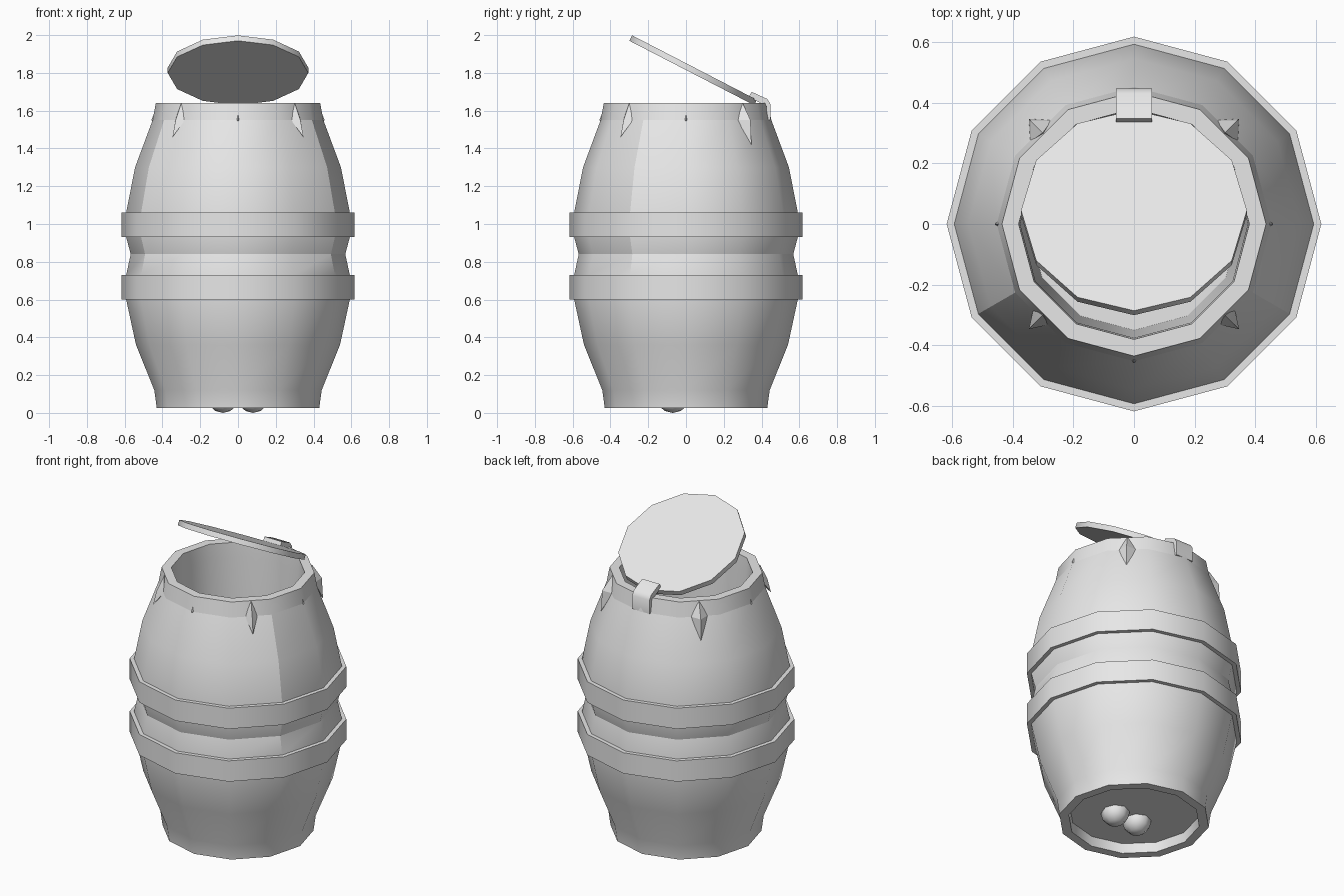
import bpy, bmesh, math
from mathutils import Matrix

if "Cube" in bpy.data.objects:
    bpy.data.objects.remove(bpy.data.objects["Cube"])

SIDES = 12
grey = bpy.data.materials.new("light_grey")
grey.diffuse_color = (0.8, 0.8, 0.8, 1)
grey.use_nodes = True
grey.node_tree.nodes["Principled BSDF"].inputs["Base Color"].default_value = grey.diffuse_color


def finish(name, bm, angle=40):
    bmesh.ops.recalc_face_normals(bm, faces=bm.faces)
    me = bpy.data.meshes.new(name)
    bm.to_mesh(me)
    bm.free()
    me.materials.append(grey)
    ob = bpy.data.objects.new(name, me)
    bpy.context.collection.objects.link(ob)
    bpy.ops.object.select_all(action='DESELECT')
    ob.select_set(True)
    bpy.context.view_layer.objects.active = ob
    bpy.ops.object.shade_smooth_by_angle(angle=math.radians(angle))
    return ob


def lathe(name, profile, closed=False, angle=40):
    """Spin (radius, z) points into a 12-sided shell; open ends are capped."""
    bm = bmesh.new()
    rings = [[bm.verts.new((r * math.cos(2 * math.pi * i / SIDES),
                            r * math.sin(2 * math.pi * i / SIDES), z))
              for i in range(SIDES)] for r, z in profile]
    pairs = list(zip(rings, rings[1:]))
    if closed:
        pairs.append((rings[-1], rings[0]))
    else:
        bm.faces.new(rings[0])
        bm.faces.new(rings[-1])
    for a, b in pairs:
        for i in range(SIDES):
            j = (i + 1) % SIDES
            bm.faces.new((a[i], a[j], b[j], b[i]))
    return finish(name, bm, angle)


# Barrel: recessed underside, bulging wall with waist groove, rim, hollow inside
barrel = lathe("barrel", [
    (0.37, 0.085), (0.375, 0.025), (0.43, 0.025), (0.443, 0.12), (0.54, 0.36),
    (0.592, 0.60), (0.592, 0.73), (0.568, 0.84), (0.592, 0.93), (0.592, 1.06),
    (0.545, 1.30), (0.452, 1.55), (0.435, 1.64), (0.38, 1.64), (0.375, 1.55),
    (0.37, 1.1), (0.35, 0.14)])

# Creases: edge of the front panel, rim band and waist groove
for e in barrel.data.edges:
    a, b = (barrel.data.vertices[i].co for i in e.vertices)
    level = abs(a.z - b.z) < 1e-4
    outer = min(a.xy.length, b.xy.length) > 0.44
    seam = all(abs(v.y + v.xy.length / 2) < 1e-3 for v in (a, b))
    if outer and ((level and (abs(a.z - 1.55) < .01 or abs(a.z - 0.84) < .01))
                  or (not level and seam and min(a.z, b.z) > 0.7)):
        e.use_edge_sharp = True

# Hoops
for label, z in (("lower", 0.60), ("upper", 0.93)):
    lathe(label + "_hoop", [(0.58, z), (0.617, z), (0.617, z + 0.13),
                            (0.58, z + 0.13)], closed=True)

# Tilted lid
lid = lathe("lid", [(0.372, -0.032), (0.372, 0)])
lid.matrix_world = (Matrix.Translation((0, 0.045, 1.828))
                    @ Matrix.Rotation(math.radians(-27.3), 4, 'X'))

# Bent hinge strap
strap = [(0.332, 1.672), (0.347, 1.70), (0.43, 1.662), (0.447, 1.635),
         (0.447, 1.55), (0.425, 1.55), (0.425, 1.625)]
bm = bmesh.new()
left, right = ([bm.verts.new((x, y, z)) for y, z in strap] for x in (-0.06, 0.06))
bm.faces.new(left)
bm.faces.new(right)
for i in range(len(strap)):
    j = (i + 1) % len(strap)
    bm.faces.new((left[i], left[j], right[j], right[i]))
finish("hinge", bm, 70)


# Pointed studs under the rim: (outward, sideways, height)
def stud(name, angle, peak, side, top, bottom):
    bm = bmesh.new()
    tip = bm.verts.new((peak, 0, 1.55))
    back = bm.verts.new((0.40, 0, 1.55))
    loop = [bm.verts.new(p) for p in
            (top, (0.433, side, 1.55), bottom, (0.433, -side, 1.55))]
    for i in range(4):
        for apex in (tip, back):
            bm.faces.new((apex, loop[i], loop[(i + 1) % 4]))
    bmesh.ops.rotate(bm, verts=bm.verts, matrix=Matrix.Rotation(angle, 3, 'Z'))
    finish(name, bm, 20)


for k in range(4):
    back_pair = k < 2
    stud(f"corner_stud_{k + 1}", math.radians(45 + 90 * k),
         0.483 if back_pair else 0.468, 0.05 if back_pair else 0.036,
         (0.425, 0, 1.64), (0.49, 0, 1.42 if back_pair else 1.46))
for k in (0, 2, 3):
    stud(f"small_stud_{k + 1}", math.radians(90 * k), 0.459, 0.02,
         (0.444, 0, 1.585), (0.45, 0, 1.54))

# Two rounded nubs under the base
for label, x in (("left", -0.08), ("right", 0.08)):
    bm = bmesh.new()
    bmesh.ops.create_uvsphere(bm, u_segments=8, v_segments=6, radius=1)
    bmesh.ops.scale(bm, vec=(0.08, 0.085, 0.075), verts=bm.verts)
    bmesh.ops.translate(bm, vec=(x, -0.07, 0.075), verts=bm.verts)
    finish(label + "_nub", bm, 80)
